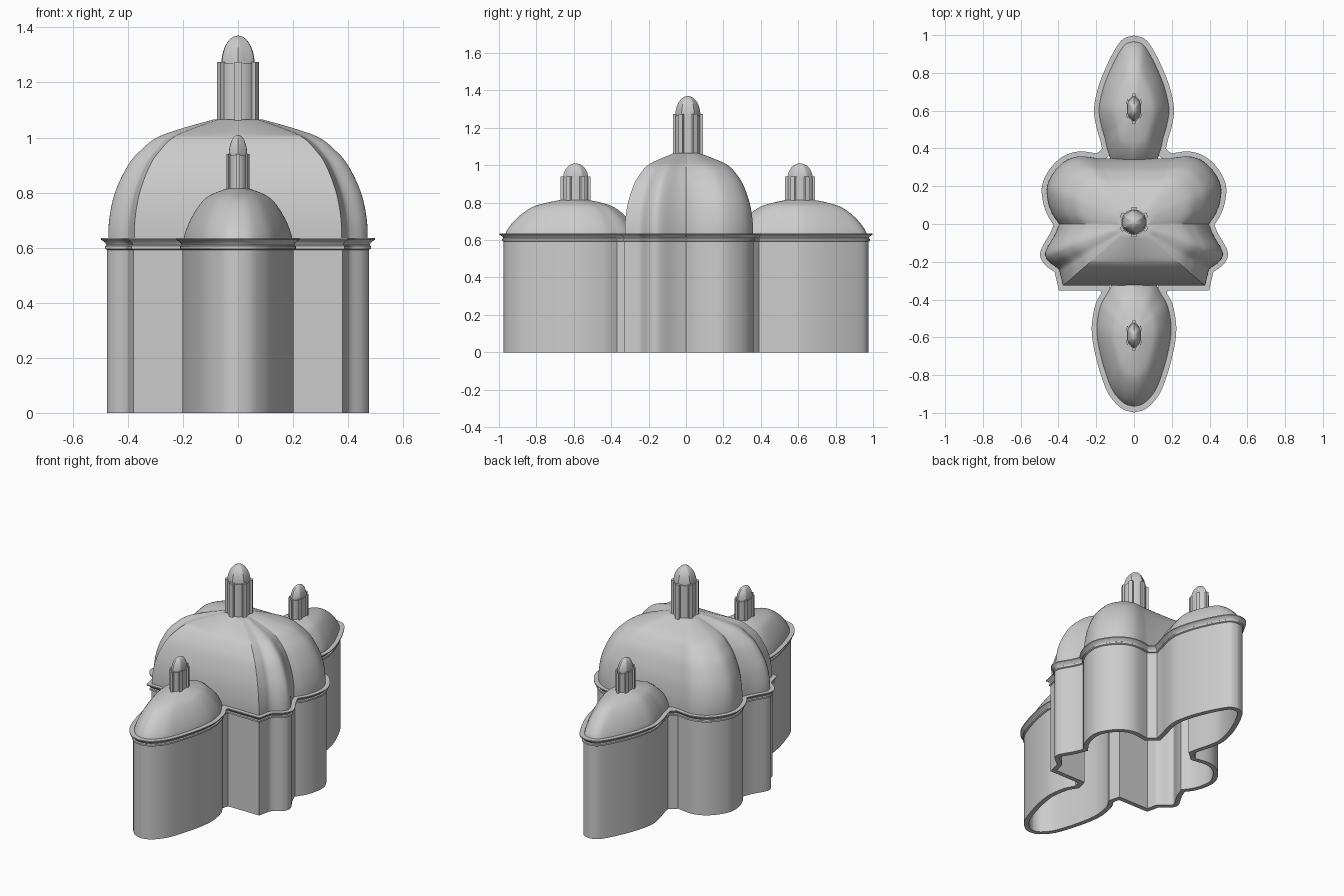
import bpy, bmesh, math
from mathutils import Vector

old = bpy.data.objects.get("Cube")
if old:
    bpy.data.objects.remove(old, do_unlink=True)

stone = bpy.data.materials.new("pale grey stone")
stone.use_nodes = True
grey = (0.6, 0.6, 0.6, 1)
stone.diffuse_color = grey
stone.node_tree.nodes["Principled BSDF"].inputs["Base Color"].default_value = grey


def smooth(points, steps=5):
    """Run a rounded path through the points, keeping both ends."""
    pts = [Vector(p) for p in points]
    pts = [pts[0]] + pts + [pts[-1]]
    out = []
    for a, b, c, d in zip(pts, pts[1:], pts[2:], pts[3:]):
        for i in range(steps):
            t = i / steps
            out.append(b + (c - a) * t / 2 + (a * 2 - b * 5 + c * 4 - d) * t * t / 2
                       + (b * 3 - a - c * 3 + d) * t ** 3 / 2)
    return out + [pts[-1]]


def chain(*pieces):
    """Join paths that share end points."""
    out = [pieces[0][0]]
    for piece in pieces:
        out += piece[1:]
    return out


def mirrored(half):
    """Close a half outline across x = 0."""
    return half + [Vector((-p.x, p.y)) for p in reversed(half[1:-1])]


def offset(loop, dist):
    """Move a clockwise outline outwards with mitred corners."""
    out = []
    for i, p in enumerate(loop):
        a = (p - loop[i - 1]).normalized()
        b = (loop[(i + 1) % len(loop)] - p).normalized()
        na, nb = Vector((-a.y, a.x)), Vector((-b.y, b.x))
        out.append(p + (na + nb) * dist / max(1 + na.dot(nb), 0.6))
    return out


def loft(name, rings, cap=False, wrap=False):
    """Skin a list of (outline, height) rings."""
    bm = bmesh.new()
    rows = [[bm.verts.new((p.x, p.y, z)) for p in ring] for ring, z in rings]
    for low, high in zip(rows, rows[1:] + rows[:1] if wrap else rows[1:]):
        for i in range(len(low)):
            bm.faces.new((low[i - 1], low[i], high[i], high[i - 1]))
    if cap:
        bm.faces.new(rows[-1])
    bmesh.ops.recalc_face_normals(bm, faces=bm.faces)
    mesh = bpy.data.meshes.new(name)
    bm.to_mesh(mesh)
    bm.free()
    mesh.materials.append(stone)
    obj = bpy.data.objects.new(name, mesh)
    bpy.context.collection.objects.link(obj)
    bpy.ops.object.select_all(action="DESELECT")
    obj.select_set(True)
    bpy.context.view_layer.objects.active = obj
    bpy.ops.object.shade_smooth_by_angle(angle=math.radians(32))
    return obj


def dome(name, outline, profile, centre):
    c = Vector((0, centre))
    rings = [([c + (p - c) * q.x for p in outline], q.y) for q in smooth(profile, 4)]
    loft(name, rings, cap=True)


def finial(name, y, rx, ry, base, shoulder, tip):
    """Ribbed drum under a gored cap."""
    def ring(scale, groove=0):
        out = []
        for k in range(72):
            a = -math.tau * k / 72 + math.pi / 2
            r = scale * (1 - groove * abs(math.sin(3 * (a - math.pi / 2))))
            out.append(Vector((rx * r * math.cos(a), y + ry * r * math.sin(a))))
        return out
    loft(name + "_drum", [(ring(0.84), base), (ring(0.84), shoulder - 0.005)], cap=True)
    for k in range(6):
        a = math.pi / 2 + math.tau * k / 6
        out, side = Vector((math.cos(a), math.sin(a))), Vector((-math.sin(a), math.cos(a)))
        corners = [out * r + side * w for r, w in ((0.7, -.16), (1, -.16), (1, .16), (0.7, .16))]
        quad = [Vector((p.x * rx, y + p.y * ry)) for p in corners]
        loft(f"{name}_rib_{k + 1}", [(quad, base), (quad, shoulder)], cap=True)
    arcs = [math.pi / 2 * i / 10 for i in range(10)] + [1.54]
    loft(name + "_cap", [(ring(0.84 * math.cos(t), 0.1),
                          shoulder - 0.01 + (tip - shoulder + 0.01) * math.sin(t))
                         for t in arcs], cap=True)


# Half outlines of the plan, from back to front
back_wing = smooth([(0, .975), (.05, .957), (.1, .88), (.15, .77), (.178, .68),
                    (.19, .6), (.178, .52), (.158, .45), (.145, .39)])
back_lobe = smooth([(.19, .35), (.29, .362), (.37, .335), (.43, .275), (.465, .2),
                    (.46, .12), (.435, .05), (.4, 0)])
front_lobe = smooth([(.4, 0), (.425, -.06), (.474, -.15), (.457, -.2), (.405, -.24),
                     (.392, -.28), (.38, -.33)])
front_wing = smooth([(.15, -.37), (.182, -.43), (.2, -.52), (.2, -.59), (.185, -.68),
                     (.155, -.79), (.115, -.89), (.055, -.957), (0, -.975)])

# Hollow wall with moulded cornice
step = [Vector((.16, -.33))]
plan = mirrored(back_wing + back_lobe + front_lobe[1:] + step + front_wing)
section = [(-.03, 0), (0, 0), (0, .592), (.008, .596), (.008, .606), (.002, .61),
           (.006, .618), (.022, .629), (.022, .635), (-.03, .635)]
loft("wall_and_cornice", [(offset(plan, d), z) for d, z in section], wrap=True)

# Main dome
middle = mirrored([Vector((0, .35))] + back_lobe + front_lobe[1:] + [Vector((0, -.33))])
dome("main_dome", middle,
     [(.99, .62), (.985, .7), (.94, .8), (.84, .9), (.74, .955), (.62, 1), (.43, 1.033), (.19, 1.065)], 0)
finial("main_finial", .01, .08, .08, 1.05, 1.275, 1.37)

# Wing domes
wing_profile = [(.99, .62), (.95, .655), (.86, .7), (.73, .745), (.58, .78), (.4, .8), (.2, .815)]
back_end = smooth([back_wing[-1], (.1, .3), (0, .25)])
front_end = smooth([(0, -.25), (.1, -.3), front_wing[0]])
dome("back_wing_dome", mirrored(chain(back_wing, back_end)), wing_profile, .61)
dome("front_wing_dome", mirrored(chain(front_end, front_wing)), wing_profile, -.59)
for side, y in (("back", .61), ("front", -.59)):
    finial(side + "_wing_finial", y, .045, .08, .8, .94, 1.01)
